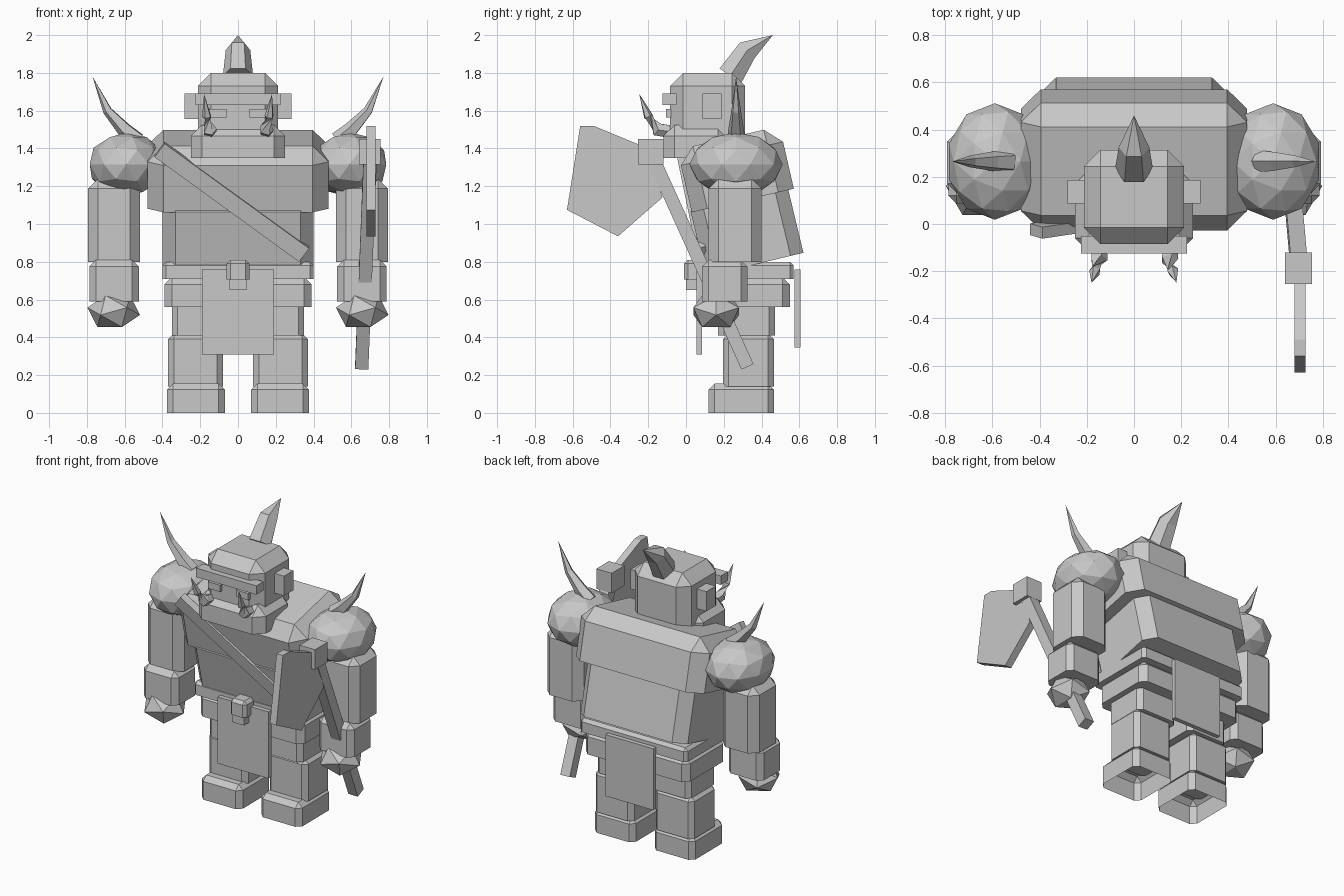
import bpy, bmesh, math
from mathutils import Matrix, Vector

cube = bpy.data.objects.get("Cube")
if cube:
    bpy.data.objects.remove(cube, do_unlink=True)

grey = bpy.data.materials.new("stone_grey")
grey.use_nodes = True
GREY = (0.58, 0.58, 0.58, 1)
grey.diffuse_color = GREY
grey.node_tree.nodes["Principled BSDF"].inputs["Base Color"].default_value = GREY


def finish(name, bm):
    bmesh.ops.recalc_face_normals(bm, faces=bm.faces)
    mesh = bpy.data.meshes.new(name)
    bm.to_mesh(mesh)
    bm.free()
    mesh.materials.append(grey)
    obj = bpy.data.objects.new(name, mesh)
    bpy.context.collection.objects.link(obj)
    return obj


def block(name, size, matrix, bevel=0.0, hollow=False):
    """Box with chamfered sides and top; the bottom rim stays sharp."""
    bm = bmesh.new()
    bmesh.ops.create_cube(bm, size=1, matrix=Matrix.Diagonal((*size, 1)))
    if bevel:
        edges = [e for e in bm.edges if any(v.co.z > 0 for v in e.verts)]
        bmesh.ops.bevel(bm, geom=edges, offset=bevel, segments=1,
                        profile=0.5, affect='EDGES', clamp_overlap=True)
    if hollow:
        bm.normal_update()
        under = [f for f in bm.faces if f.normal.z < -0.9]
        bmesh.ops.delete(bm, geom=under, context='FACES_ONLY')
    bm.transform(matrix)
    return finish(name, bm)


def box(name, xs, ys, zs, bevel=0.0, tilt=0.0, hollow=False):
    spans = [sorted(s) for s in (xs, ys, zs)]
    centre = Vector([(a + b) / 2 for a, b in spans])
    size = [b - a for a, b in spans]
    turn = Matrix.Rotation(math.radians(tilt), 4, 'X')
    return block(name, size, Matrix.Translation(centre) @ turn, bevel, hollow)


def beam(name, start, end, width, depth, normal):
    """Bar between two points; depth is measured along the normal."""
    a, b = Vector(start), Vector(end)
    z = (b - a).normalized()
    y = Vector(normal)
    y = (y - z * y.dot(z)).normalized()
    turn = Matrix((y.cross(z), y, z)).transposed().to_4x4()
    return block(name, (width, depth, (b - a).length),
                 Matrix.Translation((a + b) / 2) @ turn)


def horn(name, path, radii, sides=5):
    """Faceted tapering tube that closes in a point."""
    pts = [Vector(p) for p in path]
    bm = bmesh.new()
    rings = []
    for i, r in enumerate(radii):
        way = (pts[i + 1] - pts[max(i - 1, 0)]).normalized()
        u = way.cross(Vector((0.1, 1, 0.05))).normalized()
        if abs(way.y) > 0.5:
            u = Vector((1, 0, 0)) - way * way.x
            u.normalize()
        v = way.cross(u)
        turn = [math.tau * k / sides for k in range(sides)]
        rings.append([bm.verts.new(pts[i] + r * (u * math.cos(t) + v * math.sin(t)))
                      for t in turn])
    tip = bm.verts.new(pts[-1])
    for k in range(sides):
        n = (k + 1) % sides
        for low, high in zip(rings, rings[1:]):
            bm.faces.new((low[k], low[n], high[n], high[k]))
        bm.faces.new((rings[-1][k], rings[-1][n], tip))
    bm.faces.new(rings[0])
    return finish(name, bm)


def ball(name, centre, radii, detail, turn=0.0):
    bm = bmesh.new()
    bmesh.ops.create_icosphere(bm, subdivisions=detail, radius=1)
    bm.transform(Matrix.Translation(centre) @ Matrix.Diagonal((*radii, 1))
                 @ Matrix.Rotation(math.radians(turn), 4, 'Y'))
    return finish(name, bm)


# Torso, leaning forward
box("chest", (-0.48, 0.48), (-0.015, 0.54), (1.12, 1.46), 0.085, 13)
box("abdomen", (-0.4, 0.4), (0.05, 0.58), (0.78, 1.2), 0.07, 13.5)
box("belt", (-0.4, 0.4), (0.09, 0.57), (0.71, 0.8), 0.02)
box("buckle", (-0.06, 0.06), (-0.01, 0.1), (0.705, 0.81), 0.02)
box("buckle_drop", (-0.045, 0.045), (0.0, 0.07), (0.65, 0.71))
box("front_cloth", (-0.19, 0.19), (0.055, 0.085), (0.31, 0.76))
box("back_cloth", (-0.18, 0.18), (0.575, 0.605), (0.345, 0.76))
beam("chest_strap", (-0.415, -0.03, 1.395), (0.35, 0.085, 0.84),
     0.09, 0.05, (0, -1, -0.22))

# Head
box("head", (-0.213, 0.213), (-0.085, 0.313), (1.42, 1.8), 0.07)
box("jaw", (-0.25, 0.25), (-0.12, 0.23), (1.35, 1.525), 0.06)
box("brow", (-0.225, 0.225), (-0.125, -0.05), (1.63, 1.69))
horn("crest_horn", [(0, 0.235, 1.785), (0, 0.325, 1.92), (0, 0.46, 2)],
     [0.08, 0.065], 6)

for side, s in (("left", 1), ("right", -1)):
    # Face details
    box(side + "_ear", (s * 0.2, s * 0.283), (0.087, 0.187), (1.557, 1.69))
    box(side + "_eye", (s * 0.06, s * 0.15), (-0.105, -0.08), (1.565, 1.61))
    horn(side + "_tusk",
         [(s * 0.15, -0.09, 1.49), (s * 0.15, -0.15, 1.5),
          (s * 0.165, -0.2, 1.57), (s * 0.18, -0.248, 1.69)],
         [0.035, 0.038, 0.025])

    # Arms
    ball(side + "_shoulder_guard", (s * 0.59, 0.265, 1.315), (0.205, 0.247, 0.17), 2)
    horn(side + "_shoulder_spike",
         [(s * 0.53, 0.265, 1.44), (s * 0.6, 0.265, 1.5),
          (s * 0.69, 0.265, 1.6), (s * 0.77, 0.265, 1.78)],
         [0.05, 0.042, 0.026])
    box(side + "_upper_arm", (s * 0.52, s * 0.793), (0.12, 0.4), (0.8, 1.24), 0.052)
    box(side + "_forearm", (s * 0.525, s * 0.787), (0.085, 0.325), (0.59, 0.81), 0.035)
    ball(side + "_hand", (s * 0.658, 0.16, 0.538), (0.142, 0.142, 0.105), 1, 37.4)

    # Legs
    box(side + "_hip_plate", (s * 0.04, s * 0.39), (0.12, 0.55), (0.56, 0.72), 0.04)
    box(side + "_thigh", (s * 0.05, s * 0.35), (0.17, 0.47), (0.41, 0.6), 0.03)
    box(side + "_shin", (s * 0.08, s * 0.37), (0.195, 0.465), (0.14, 0.42), 0.03)
    box(side + "_foot", (s * 0.07, s * 0.376), (0.12, 0.465), (0, 0.155), 0.032,
        hollow=True)

# Axe held in the left hand
beam("axe_handle", (0.655, 0.325, 0.245), (0.7, -0.18, 1.36), 0.07, 0.07, (1, 0, 0))
box("axe_socket", (0.64, 0.755), (-0.255, -0.12), (1.315, 1.45))
outline = [(-0.56, 1.52), (-0.49, 1.52), (-0.2, 1.4),
           (-0.125, 1.14), (-0.36, 0.935), (-0.63, 1.075)]
bm = bmesh.new()
face = bm.faces.new([bm.verts.new((0.68, y, z)) for y, z in outline])
moved = bmesh.ops.extrude_face_region(bm, geom=[face])["geom"]
bmesh.ops.translate(bm, vec=(0.048, 0, 0),
                    verts=[g for g in moved if isinstance(g, bmesh.types.BMVert)])
finish("axe_blade", bm)
